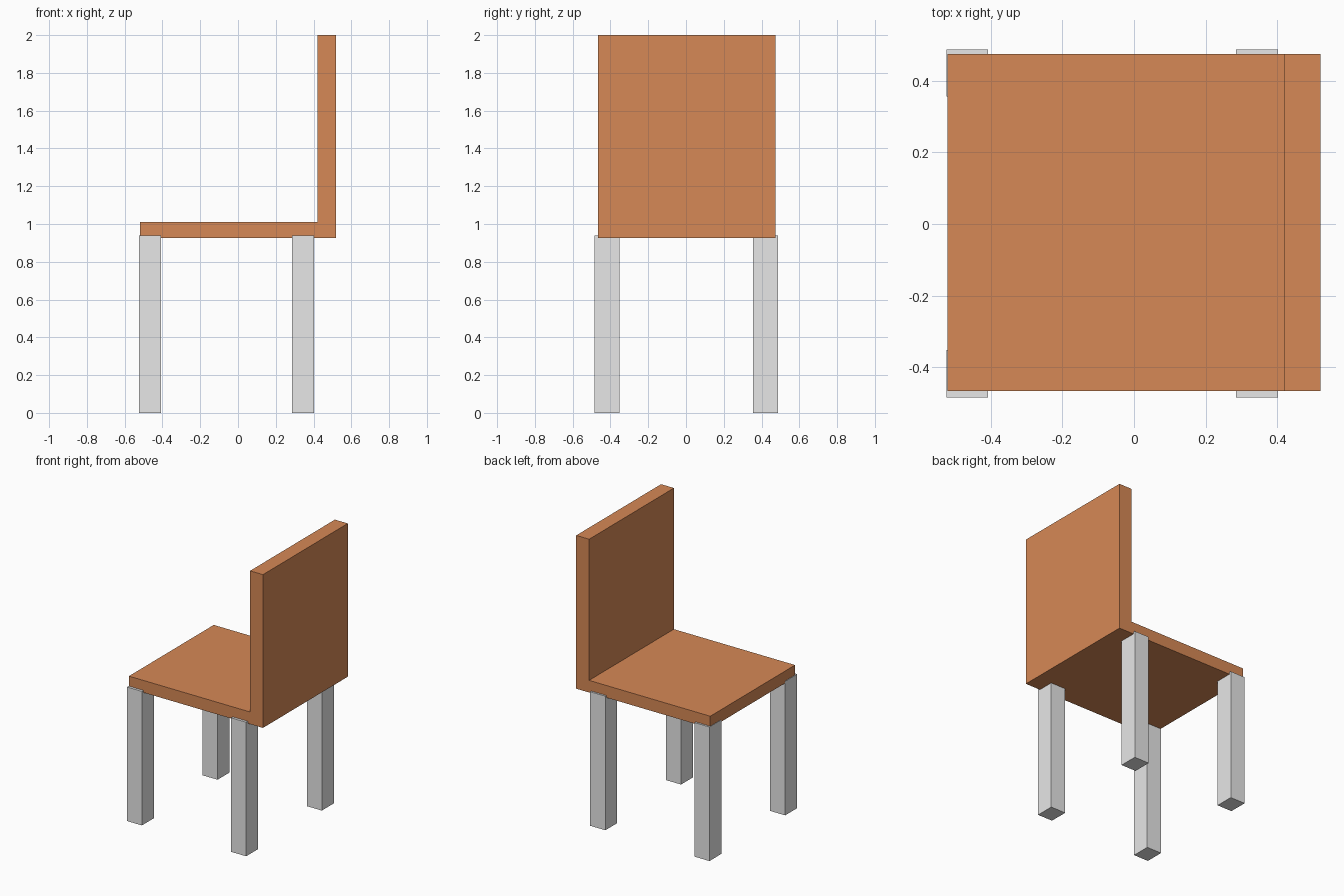
import bpy
import bmesh

if "Cube" in bpy.data.objects:
    bpy.data.objects.remove(bpy.data.objects["Cube"], do_unlink=True)


def make_material(name, rgb):
    mat = bpy.data.materials.new(name)
    mat.use_nodes = True
    mat.diffuse_color = (*rgb, 1)
    mat.node_tree.nodes["Principled BSDF"].inputs["Base Color"].default_value = (*rgb, 1)
    return mat


def add_mesh(name, bm, mat):
    bmesh.ops.recalc_face_normals(bm, faces=bm.faces)
    mesh = bpy.data.meshes.new(name)
    bm.to_mesh(mesh)
    bm.free()
    mesh.materials.append(mat)
    obj = bpy.data.objects.new(name, mesh)
    bpy.context.collection.objects.link(obj)
    return obj


def add_box(name, xs, ys, zs, mat):
    bm = bmesh.new()
    bmesh.ops.create_cube(bm, size=1)
    for v in bm.verts:
        v.co = [r[1] if c > 0 else r[0] for r, c in zip((xs, ys, zs), v.co)]
    return add_mesh(name, bm, mat)


wood = make_material("brown wood", (0.676, 0.248, 0.092))
grey = make_material("light grey", (0.8, 0.8, 0.8))

# Seat and backrest: one L-shaped profile extruded across the width
front_y, back_y = -0.466, 0.474
profile = [(-0.52, 0.925), (0.52, 0.925), (0.52, 2.0),
           (0.42, 2.0), (0.42, 1.01), (-0.52, 1.01)]
bm = bmesh.new()
side = bm.faces.new([bm.verts.new((x, front_y, z)) for x, z in profile])
grown = bmesh.ops.extrude_face_region(bm, geom=[side], use_keep_orig=True)
moved = [g for g in grown["geom"] if isinstance(g, bmesh.types.BMVert)]
bmesh.ops.translate(bm, verts=moved, vec=(0, back_y - front_y, 0))
add_mesh("seat_and_backrest", bm, wood)

# Four square legs, slightly proud of the seat edges
for x_name, xs in (("open_end", (-0.523, -0.407)), ("backrest_end", (0.285, 0.402))):
    for y_name, ys in (("front", (-0.484, -0.352)), ("back", (0.355, 0.487))):
        add_box(f"leg_{y_name}_{x_name}", xs, ys, (0, 0.94), grey)
